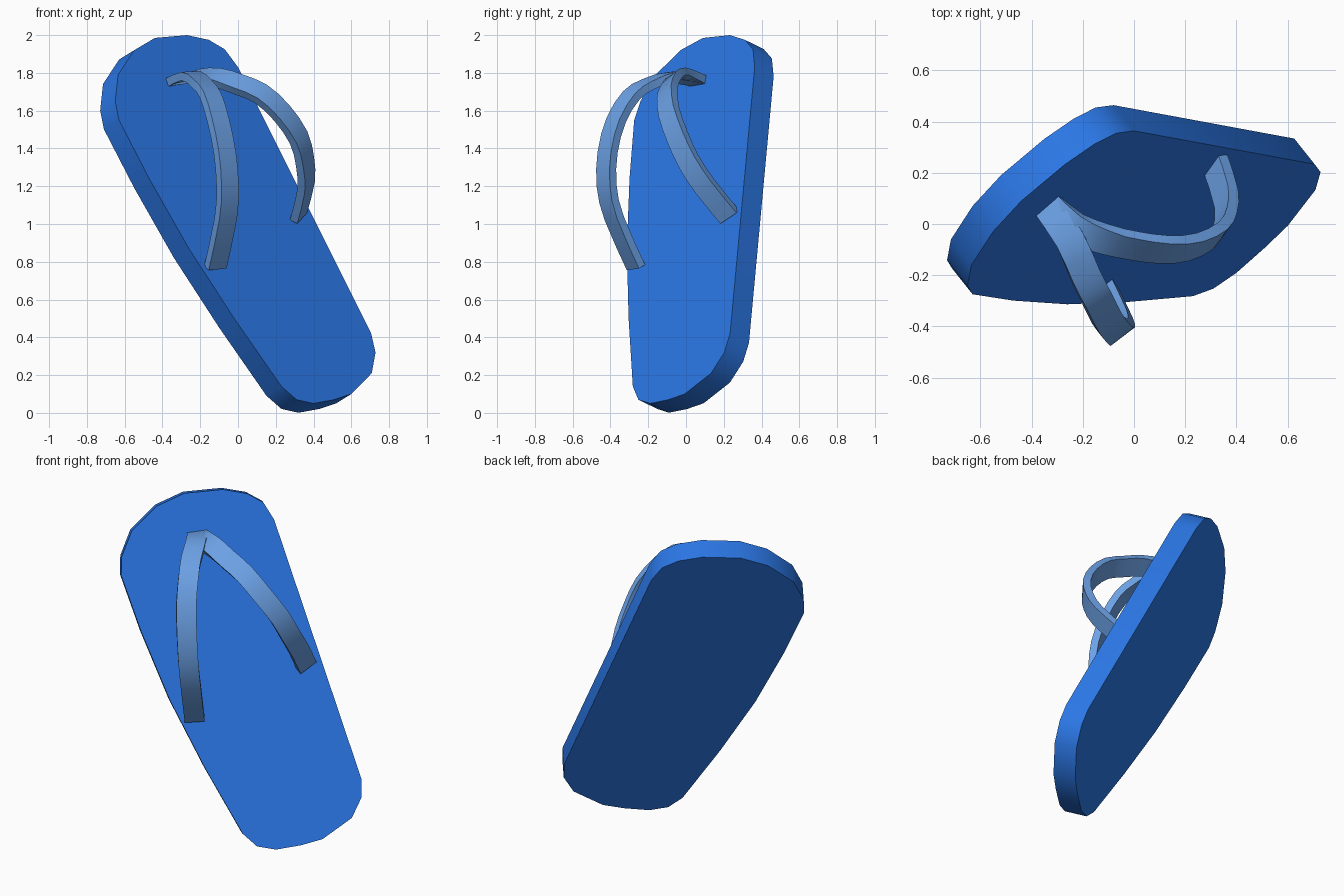
import bpy
from mathutils import Vector

if "Cube" in bpy.data.objects:
    bpy.data.objects.remove(bpy.data.objects["Cube"])

N = Vector((0.795, -1.0, 0.49)).normalized()   # direction the footbed faces


def material(name, col):
    m = bpy.data.materials.new(name)
    m.diffuse_color = (*col, 1)
    m.use_nodes = True
    m.node_tree.nodes["Principled BSDF"].inputs["Base Color"].default_value = m.diffuse_color
    return m


def add_mesh(name, verts, faces, mat):
    me = bpy.data.meshes.new(name)
    me.from_pydata([tuple(v) for v in verts], [], faces)
    me.materials.append(mat)
    ob = bpy.data.objects.new(name, me)
    bpy.context.collection.objects.link(ob)
    bpy.context.view_layer.objects.active = ob
    ob.select_set(True)
    bpy.ops.object.mode_set(mode='EDIT')
    bpy.ops.mesh.select_all(action='SELECT')
    bpy.ops.mesh.normals_make_consistent(inside=False)
    bpy.ops.object.mode_set(mode='OBJECT')
    bpy.ops.object.shade_smooth_by_angle(angle=0.7)
    ob.select_set(False)
    return ob


# Sole: outline (x, z) lying on a tilted plane, thickened along its normal
outline = [(-0.44, 1.985), (-0.27, 2.0), (-0.155, 1.975), (-0.07, 1.925), (0.0, 1.83),
           (0.705, 0.42), (0.728, 0.32), (0.708, 0.21), (0.60, 0.10), (0.51, 0.07),
           (0.40, 0.05), (0.31, 0.07), (0.23, 0.14), (-0.02, 0.50), (-0.26, 0.87),
           (-0.47, 1.24), (-0.63, 1.55), (-0.65, 1.65), (-0.635, 1.79), (-0.55, 1.92)]
front = [Vector((x, 0.795 * x + 0.49 * z - 0.533, z)) for x, z in outline]
k = len(front)
add_mesh("sole", front + [p - N * 0.137 for p in front],
         [list(range(k)), list(range(2 * k - 1, k - 1, -1))]
         + [[i, k + i, k + (i + 1) % k, (i + 1) % k] for i in range(k)],
         material("sole_blue", (0.024, 0.185, 0.79)))


# Insert a smooth midpoint between each pair of path points
def refine(pts):
    out = []
    for i in range(len(pts) - 1):
        a, b = pts[max(i - 1, 0)], pts[min(i + 2, len(pts) - 1)]
        out += [pts[i], (pts[i] + pts[i + 1]) * 0.5625 - (a + b) * 0.0625]
    return out + [pts[-1]]


# Straps: rectangular ribbons swept along arched paths from the toe post
def strap(name, pts, mat, width=0.115, thick=0.045):
    pts = refine([Vector(p) for p in pts])
    across = N.cross(pts[-1] - pts[0]).normalized()
    toe_across = Vector((0.70, 0.66, 0.1)).normalized()
    verts, n = [], len(pts)
    for i, p in enumerate(pts):
        tan = (pts[min(i + 1, n - 1)] - pts[max(i - 1, 0)]).normalized()
        w = toe_across.lerp(across, min(i / 5, 1))
        w = (w - tan * w.dot(tan)).normalized()
        t = tan.cross(w) * thick / 2
        w = w * width / 2
        verts += [p - w - t, p + w - t, p + w + t, p - w + t]
    faces = [[0, 1, 2, 3], [4 * n - 1, 4 * n - 2, 4 * n - 3, 4 * n - 4]]
    for i in range(n - 1):
        for j in range(4):
            a, b = 4 * i + j, 4 * i + (j + 1) % 4
            faces.append([a, a + 4, b + 4, b])
    return add_mesh(name, verts, faces, mat)


pale = material("strap_blue", (0.15, 0.36, 0.79))
toe = (-0.335, 0.07, 1.755)
strap("inner_strap", [toe, (-0.25, -0.06, 1.785), (-0.19, -0.20, 1.74), (-0.145, -0.29, 1.68),
                      (-0.105, -0.37, 1.55), (-0.07, -0.415, 1.38), (-0.055, -0.42, 1.20),
                      (-0.065, -0.38, 1.03), (-0.12, -0.265, 0.77)], pale)
strap("outer_strap", [toe, (-0.23, -0.015, 1.782), (-0.11, -0.06, 1.775), (0.0, -0.085, 1.74),
                      (0.12, -0.10, 1.69), (0.23, -0.09, 1.59), (0.32, -0.045, 1.46),
                      (0.355, 0.015, 1.33), (0.36, 0.10, 1.20), (0.32, 0.23, 1.04)], pale)
